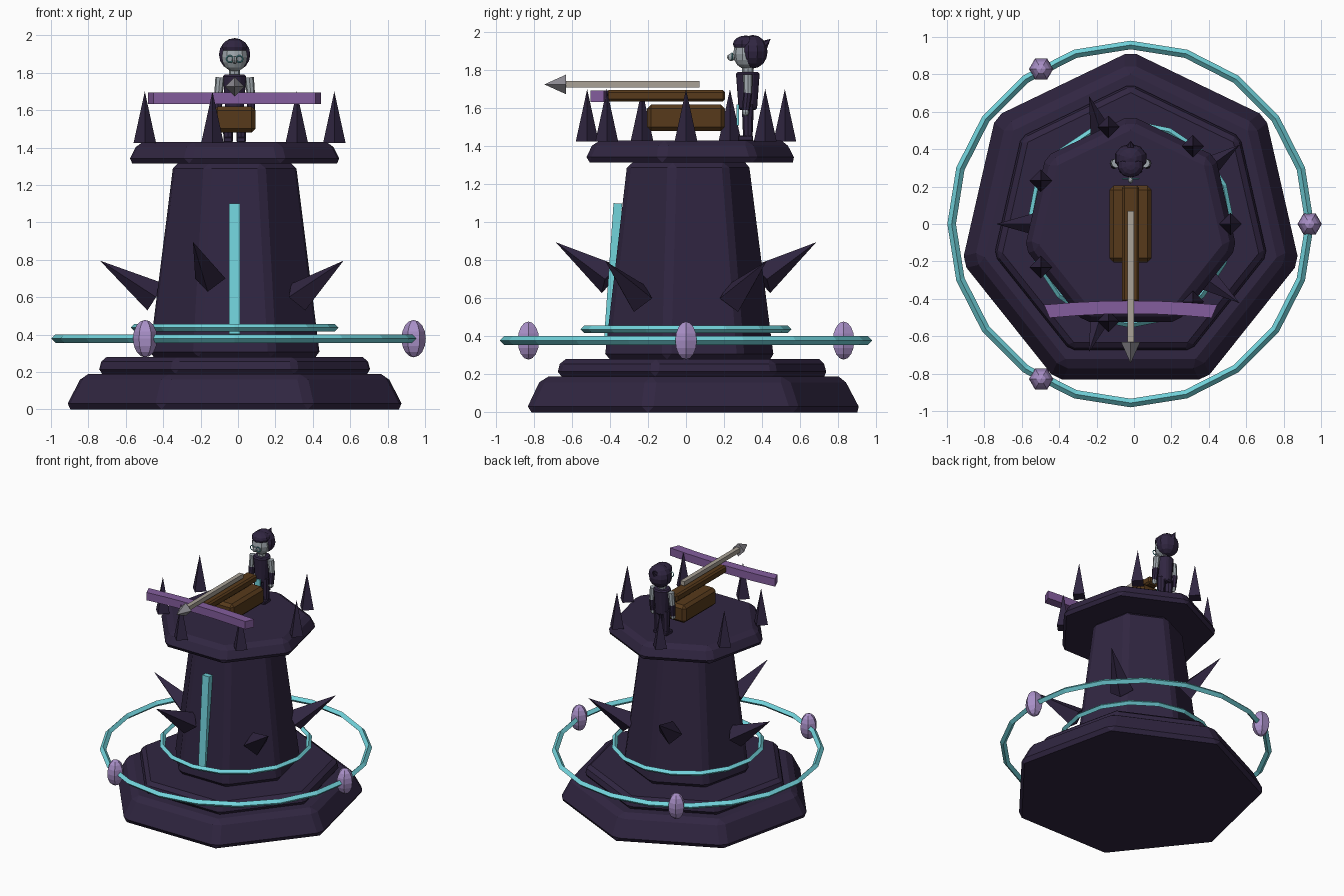
import bpy, bmesh, math
from math import sin, cos, pi, radians
from mathutils import Vector, Matrix

if "Cube" in bpy.data.objects:
    bpy.data.objects.remove(bpy.data.objects["Cube"])

AXIS_X = -0.018  # the tower stands slightly off centre


def material(name, rgb):
    m = bpy.data.materials.new(name)
    m.use_nodes = True
    m.diffuse_color = (*rgb, 1)
    m.node_tree.nodes["Principled BSDF"].inputs["Base Color"].default_value = (*rgb, 1)
    return m


DARK = material("dark violet stone", (0.030, 0.019, 0.053))
CYAN = material("glowing cyan", (0.17, 0.66, 0.72))
LILAC = material("lilac crystal", (0.40, 0.28, 0.58))
PURPLE = material("purple bow wood", (0.23, 0.11, 0.34))
WOOD = material("brown wood", (0.095, 0.042, 0.011))
SHAFT = material("pale shaft", (0.40, 0.36, 0.31))
STEEL = material("grey steel", (0.27, 0.26, 0.29))
SKIN = material("pale grey skin", (0.35, 0.39, 0.42))


def finish(name, bm, mat, loc=(0, 0, 0), rot=None, bevel=0):
    """Turn a bmesh into a named, coloured object on the tower axis."""
    bmesh.ops.recalc_face_normals(bm, faces=bm.faces)
    me = bpy.data.meshes.new(name)
    bm.to_mesh(me)
    bm.free()
    me.materials.append(mat)
    ob = bpy.data.objects.new(name, me)
    bpy.context.collection.objects.link(ob)
    turn = rot.to_4x4() if rot else Matrix()
    ob.matrix_world = Matrix.Translation(Vector(loc) + Vector((AXIS_X, 0, 0))) @ turn
    if bevel:
        mod = ob.modifiers.new("bevel", "BEVEL")
        mod.width = bevel
        mod.segments = 1
    return ob


def box(name, mat, center, size, rot=None, bevel=0):
    bm = bmesh.new()
    bmesh.ops.create_cube(bm, size=1)
    bmesh.ops.scale(bm, vec=size, verts=bm.verts)
    return finish(name, bm, mat, center, rot, bevel)


def cone(name, mat, base, tip, r1, r2=0, sides=4, turn=0, bevel=0):
    """Cone or frustum running from base to tip."""
    base, tip = Vector(base), Vector(tip)
    axis = tip - base
    bm = bmesh.new()
    bmesh.ops.create_cone(bm, cap_ends=True, segments=sides, radius1=r1, radius2=r2, depth=axis.length)
    q = axis.to_track_quat("Z", "Y").to_matrix() if axis.xy.length > 1e-5 else Matrix.Identity(3)
    return finish(name, bm, mat, (base + tip) / 2, q @ Matrix.Rotation(turn, 3, "Z"), bevel)


def ball(name, mat, center, size, u=10, v=8, rot=None):
    bm = bmesh.new()
    bmesh.ops.create_uvsphere(bm, u_segments=u, v_segments=v, radius=1)
    bmesh.ops.scale(bm, vec=size, verts=bm.verts)
    return finish(name, bm, mat, center, rot)


def ring(name, mat, center, major, minor, count, rot=None):
    """Torus with a diamond cross-section."""
    bm = bmesh.new()
    loops = []
    for i in range(count):
        a = 2 * pi * i / count
        loops.append([bm.verts.new(((major + minor * cos(b)) * cos(a), (major + minor * cos(b)) * sin(a),
                                    minor * sin(b))) for b in (0, pi / 2, pi, 3 * pi / 2)])
    for i in range(count):
        p, q = loops[i], loops[(i + 1) % count]
        for j in range(4):
            k = (j + 1) % 4
            bm.faces.new((p[j], q[j], q[k], p[k]))
    return finish(name, bm, mat, center, rot)


def polar(r, deg, z):
    return (r * cos(radians(deg)), r * sin(radians(deg)), z)


# Seven-sided tower tiers: name, bottom z, top z, bottom radius, top radius, bevel
BACK_CORNER = pi / 2  # one corner points straight back
for name, z0, z1, r0, r1, bev in (
        ("tower_base", 0, 0.19, 0.94, 0.84, 0.035),
        ("tower_step", 0.19, 0.28, 0.755, 0.73, 0.025),
        ("tower_body", 0.28, 1.315, 0.475, 0.342, 0.028),
        ("tower_platform", 1.315, 1.43, 0.595, 0.535, 0.03)):
    bm = bmesh.new()
    loops = []
    for r, z in ((r0, z0), (r1, z1)):
        loops.append([bm.verts.new((r * cos(BACK_CORNER + 2 * pi * i / 7),
                                    r * sin(BACK_CORNER + 2 * pi * i / 7), z)) for i in range(7)])
    for i in range(7):
        k = (i + 1) % 7
        bm.faces.new((loops[0][i], loops[0][k], loops[1][k], loops[1][i]))
    bm.faces.new(loops[0])
    bm.faces.new(loops[1])
    finish(name, bm, DARK, bevel=bev)

# Glowing slit on the front of the body
box("front_slit", CYAN, (0, -0.383, 0.75), (0.06, 0.045, 0.70), Matrix.Rotation(radians(-4), 3, "X"))

# Floating rings and their crystals
ring("inner_ring", CYAN, (0, 0, 0.437), 0.535, 0.02, 16)
ring("outer_ring", CYAN, (0, 0, 0.378), 0.957, 0.023, 20)
for i in range(3):
    ball(f"ring_crystal_{i + 1}", LILAC, polar(0.957, 120 * i, 0.378), (0.065, 0.065, 0.10), 6, 8,
         Matrix.Rotation(pi / 6, 3, "Z"))

# Battlement spikes around the platform
for i in range(7):
    a = 360 * i / 7
    cone(f"platform_spike_{i + 1}", DARK, polar(0.533, a, 1.425), polar(0.533, a, 1.70), 0.06)

# Thorns growing from the body, alternating in height
for i in range(5):
    a, lift = 36 + 72 * i, 0.1 * (i % 2)
    cone(f"body_thorn_{i + 1}", DARK, polar(0.42, a, 0.60 + lift), polar(0.72, a, 0.795 + lift), 0.085)

# Ballista
box("ballista_mount", WOOD, (0, 0, 1.55), (0.225, 0.41, 0.14), bevel=0.022)
box("ballista_stock", WOOD, (0, -0.107, 1.665), (0.092, 0.625, 0.06), bevel=0.012)
bm = bmesh.new()
loops = []
for i in range(7):
    t = i / 3 - 1
    y, lean = -0.41 - 0.022 * t * t, 0.03 * t
    loops.append([bm.verts.new(p) for p in (
        (0.463 * t, y, 1.632), (0.463 * t - lean, y - 0.07, 1.632),
        (0.463 * t - lean, y - 0.07, 1.694), (0.463 * t, y, 1.694))])
for p, q in zip(loops, loops[1:]):
    for j in range(4):
        k = (j + 1) % 4
        bm.faces.new((p[j], q[j], q[k], p[k]))
bm.faces.new(loops[0])
bm.faces.new(loops[-1])
finish("ballista_bow", bm, PURPLE)
box("bolt_shaft", SHAFT, (0, -0.28, 1.727), (0.034, 0.70, 0.034))
cone("bolt_head", STEEL, (0, -0.63, 1.725), (0, -0.745, 1.725), 0.052)

# Operator standing behind the ballista
Y = 0.325
for side, s in (("left", 1), ("right", -1)):
    cone(f"{side}_leg", DARK, (s * 0.035, Y, 1.45), (s * 0.035, Y, 1.62), 0.025, 0.032, 8)
    box(f"{side}_boot", DARK, (s * 0.035, Y - 0.012, 1.442), (0.05, 0.08, 0.03), bevel=0.006)
    cone(f"{side}_upper_arm", SKIN, (s * 0.088, Y, 1.67), (s * 0.078, Y, 1.775), 0.022, 0.025, 8)
    cone(f"{side}_forearm", DARK, (s * 0.088, Y - 0.01, 1.59), (s * 0.088, Y, 1.68), 0.02, 0.024, 8)
    ball(f"{side}_hand", SKIN, (s * 0.088, Y - 0.012, 1.58), (0.02, 0.02, 0.022), 8, 6)
    ring(f"{side}_lens_rim", CYAN, (s * 0.026, 0.243, 1.873), 0.018, 0.004, 10, Matrix.Rotation(pi / 2, 3, "X"))
cone("torso", DARK, (0, Y, 1.59), (0, Y, 1.79), 0.052, 0.068, 8, pi / 8, 0.01)
box("tabard", CYAN, (0, 0.272, 1.565), (0.05, 0.012, 0.11))
cone("neck", SKIN, (0, Y, 1.78), (0, Y, 1.83), 0.03, 0.03, 8)
ball("head", SKIN, (0, 0.318, 1.885), (0.072, 0.07, 0.08))
ball("hair", DARK, (0, 0.352, 1.897), (0.088, 0.077, 0.088))
ball("fringe", DARK, (0, 0.315, 1.938), (0.07, 0.068, 0.044))
cone("hair_tuft", DARK, (0, 0.395, 1.92), (0, 0.445, 1.965), 0.035, 0, 6)
ball("nose", SKIN, (0, 0.238, 1.868), (0.014, 0.022, 0.02), 8, 6)
